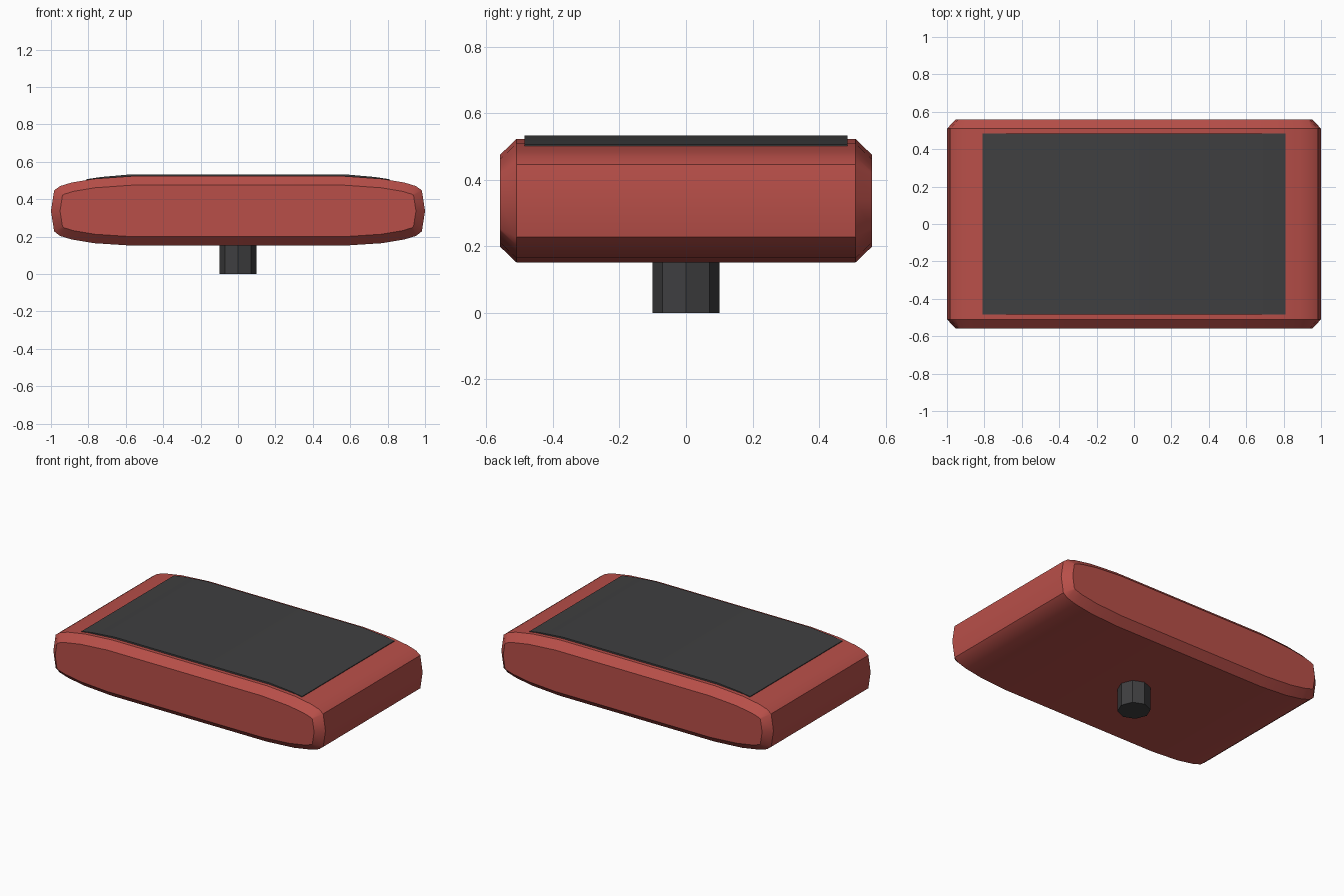
import bpy, bmesh
from math import radians

if "Cube" in bpy.data.objects:
    bpy.data.objects.remove(bpy.data.objects["Cube"])


def material(name, rgb):
    m = bpy.data.materials.new(name)
    m.diffuse_color = (*rgb, 1)
    m.use_nodes = True
    m.node_tree.nodes["Principled BSDF"].inputs["Base Color"].default_value = m.diffuse_color
    return m


def finish(name, bm, mat):
    bmesh.ops.recalc_face_normals(bm, faces=bm.faces)
    me = bpy.data.meshes.new(name)
    bm.to_mesh(me)
    bm.free()
    ob = bpy.data.objects.new(name, me)
    bpy.context.collection.objects.link(ob)
    me.materials.append(mat)
    bpy.ops.object.select_all(action='DESELECT')
    ob.select_set(True)
    bpy.context.view_layer.objects.active = ob
    bpy.ops.object.shade_smooth_by_angle(angle=radians(32))
    return ob


def extrude_profile(bm, outline, half_depth):
    """Extrude an xz outline along y, returning the two end caps."""
    front = bm.faces.new([bm.verts.new((x, -half_depth, z)) for x, z in outline])
    geom = bmesh.ops.extrude_face_region(bm, geom=[front], use_keep_orig=True)["geom"]
    verts = [g for g in geom if isinstance(g, bmesh.types.BMVert)]
    bmesh.ops.translate(bm, verts=verts, vec=(0, 2 * half_depth, 0))
    back = [g for g in geom if isinstance(g, bmesh.types.BMFace)]
    bmesh.ops.recalc_face_normals(bm, faces=bm.faces)
    return [front] + back


red = material("red", (0.48, 0.078, 0.066))
dark = material("dark", (0.05, 0.05, 0.052))

# Rounded body with chamfered front and back ends
right = [(0.57, 0.152), (0.77, 0.165), (0.89, 0.185), (0.952, 0.204), (0.983, 0.228),
         (1.0, 0.337),
         (0.983, 0.447), (0.952, 0.47), (0.89, 0.489), (0.77, 0.509), (0.57, 0.523)]
bm = bmesh.new()
caps = extrude_profile(bm, right + [(-x, z) for x, z in reversed(right)], 0.51)
bmesh.ops.inset_individual(bm, faces=caps, thickness=0.048, depth=0.05,
                           use_even_offset=True)
finish("body", bm, red)

# Thin dark panel curving over the top, flush with the body at its sides
top = [(0.81, 0.507), (0.73, 0.519), (0.57, 0.533)]
top += [(-x, z) for x, z in reversed(top)]
bm = bmesh.new()
extrude_profile(bm, top + [(x, z - 0.022) for x, z in reversed(top)], 0.485)
finish("top_panel", bm, dark)

# Eight-sided stem underneath
bm = bmesh.new()
bmesh.ops.create_cone(bm, cap_ends=True, segments=8, radius1=0.1, radius2=0.1, depth=0.16)
bmesh.ops.translate(bm, verts=bm.verts, vec=(0, 0, 0.08))
finish("stem", bm, dark)
